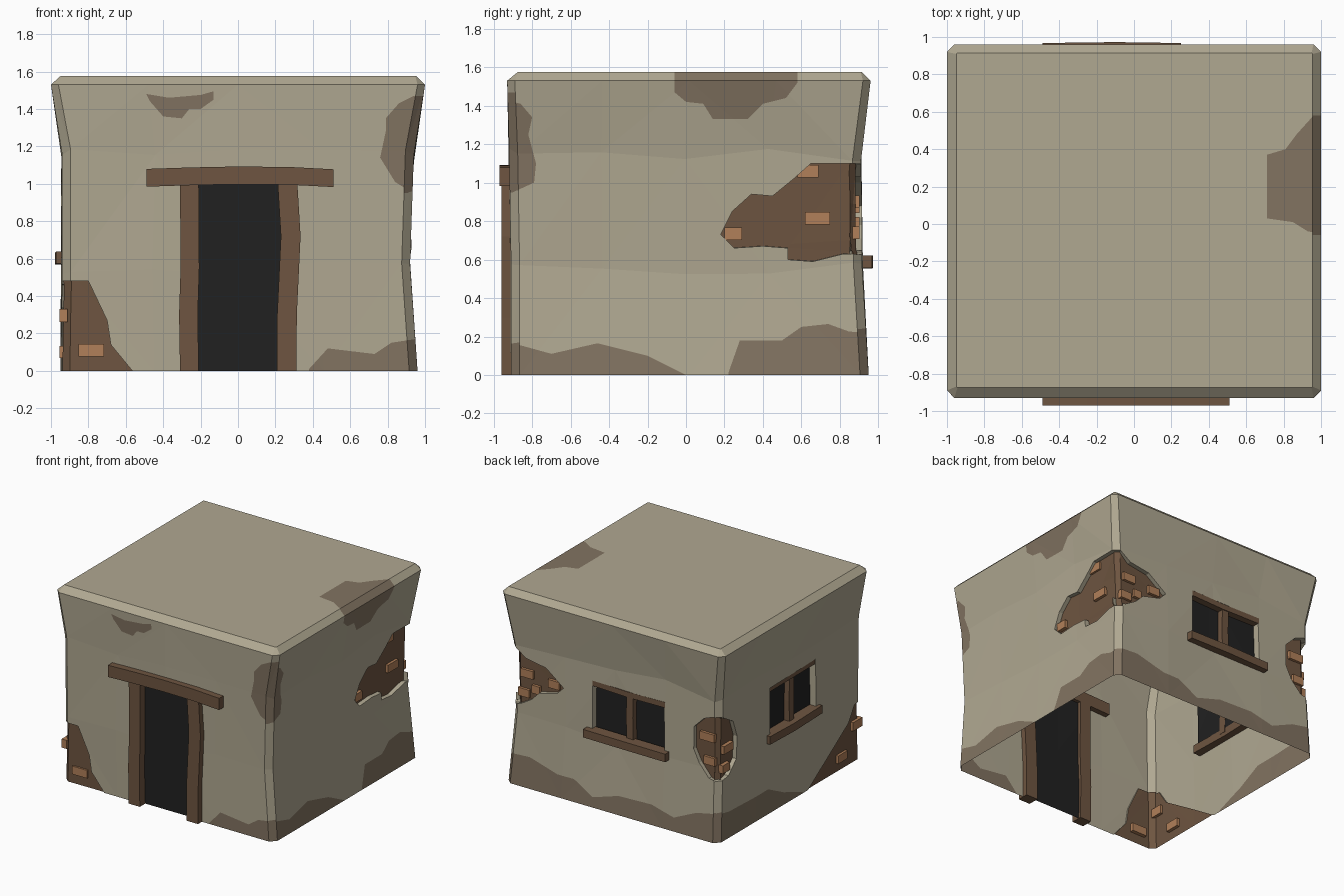
import bpy, bmesh, random
from mathutils import Vector

if "Cube" in bpy.data.objects:
    bpy.data.objects.remove(bpy.data.objects["Cube"])

random.seed(4)

def mat(name, r, g, b):
    m = bpy.data.materials.new(name)
    m.diffuse_color = (r, g, b, 1)
    m.use_nodes = True
    m.node_tree.nodes["Principled BSDF"].inputs["Base Color"].default_value = m.diffuse_color
    return m

PLASTER = mat("plaster", .434, .392, .285)
STAIN = mat("stained plaster", .223, .172, .120)
WOOD = mat("brown wood", .156, .091, .052)
BRICK = mat("orange brick", .440, .215, .100)
DARK = mat("dark opening", .015, .015, .015)

def finish(bm, name, mats):
    me = bpy.data.meshes.new(name)
    bm.to_mesh(me)
    bm.free()
    for m in mats:
        me.materials.append(m)
    ob = bpy.data.objects.new(name, me)
    bpy.context.collection.objects.link(ob)
    return ob

# ---- plaster shell: stacked chamfered rings, open at the bottom
RINGS = [(0, -.95, .96, -.91, .95), (.55, -.94, .92, -.91, .915),
         (1.15, -.94, .94, -.92, .91), (1.53, -1, 1, -.93, .96),
         (1.575, -.95, .955, -.875, .915)]
N = 4
bm = bmesh.new()
rings = []
for k, (z, x0, x1, y0, y1) in enumerate(RINGS):
    c = .045 if k < 3 else (.04 if k == 3 else .006)
    sides = [((x0 + c, y0), (x1 - c, y0)), ((x1, y0 + c), (x1, y1 - c)),
             ((x1 - c, y1), (x0 + c, y1)), ((x0, y1 - c), (x0, y0 + c))]
    ring = []
    for a, b in sides:
        for i in range(N + 1):
            p = Vector(a).lerp(Vector(b), i / N)
            if k in (1, 2) and 0 < i < N:
                j = random.uniform(-.008, .008)
                p += Vector((j, j))
            dz = random.uniform(-.04, .04) if k in (1, 2) else 0
            ring.append(bm.verts.new((p.x, p.y, z + dz)))
    rings.append(ring)
M = len(rings[0])
for r, s in zip(rings, rings[1:]):
    for i in range(M):
        j = (i + 1) % M
        bm.faces.new((r[i], r[j], s[j], s[i]))
bm.faces.new(rings[-1])
bmesh.ops.triangulate(bm, faces=bm.faces[:])
bm.normal_update()

# side letter: outward direction and the two axes of its drawing plane
SIDES = {'F': ((0, -1, 0), 0, 2), 'B': ((0, 1, 0), 0, 2), 'R': ((1, 0, 0), 1, 2),
         'L': ((-1, 0, 0), 1, 2), 'T': ((0, 0, 1), 0, 1)}

def inside(u, v, poly):
    hit = False
    for (a, b), (c, d) in zip(poly, poly[1:] + poly[:1]):
        if (b > v) != (d > v) and u < a + (v - b) * (c - a) / (d - b):
            hit = not hit
    return hit

def cut(side, poly):
    """Slice the wall along the outline and return the faces within it."""
    n, U, V = SIDES[side]
    n = Vector(n)
    lo = [min(p[i] for p in poly) for i in (0, 1)]
    hi = [max(p[i] for p in poly) for i in (0, 1)]

    def near():
        out = []
        for f in bm.faces:
            if f.normal.dot(n) > .4:
                us = [v.co[U] for v in f.verts]
                vs = [v.co[V] for v in f.verts]
                if max(us) > lo[0] and min(us) < hi[0] and max(vs) > lo[1] and min(vs) < hi[1]:
                    out.append(f)
        return out

    for a, b in zip(poly, poly[1:] + poly[:1]):
        fs = near()
        geom = list({e for f in fs for e in f.edges}) + list({v for f in fs for v in f.verts}) + fs
        co, no = Vector((0, 0, 0)), Vector((0, 0, 0))
        co[U], co[V] = a
        no[U], no[V] = b[1] - a[1], a[0] - b[0]
        bmesh.ops.bisect_plane(bm, geom=geom, dist=1e-4, plane_co=co, plane_no=no.normalized())
        bm.normal_update()
    res = []
    for f in near():
        c = f.calc_center_median()
        if inside(c[U], c[V], poly):
            res.append(f)
    return res

def stain(side, poly):
    for f in cut(side, poly):
        f.material_index = 1

def hole(depth, index, *outlines):
    """Sink the outlined region into the wall, leaving a plaster rim."""
    for side, poly in outlines:
        for f in cut(side, poly):
            f.material_index = 9
    region = {f for f in bm.faces if f.material_index == 9}
    sunk = {}
    for v in {v for f in region for v in f.verts}:
        n = sum((f.normal for f in v.link_faces if f in region), Vector())
        sunk[v] = bm.verts.new(v.co - n.normalized() * depth)
    for f in list(region):
        for l in f.loops:
            if any(g not in region for g in l.edge.link_faces):
                a, b = l.vert, l.link_loop_next.vert
                bm.faces.new((a, b, sunk[b], sunk[a])).material_index = 0
        bm.faces.new([sunk[v] for v in f.verts]).material_index = index
    bmesh.ops.delete(bm, geom=list(region), context='FACES')
    bm.normal_update()

# stains
stain('F', [(-.49, 1.48), (-.47, 1.44), (-.4, 1.36), (-.3, 1.35), (-.26, 1.4), (-.2, 1.4),
            (-.13, 1.45), (-.13, 1.495), (-.2, 1.475), (-.37, 1.46)])
stain('F', [(.76, 1.14), (.79, 1.28), (.79, 1.35), (.86, 1.43), (.94, 1.47), (1.1, 1.47),
            (1.1, .95), (.92, .96), (.84, 1.01)])
stain('R', [(-1.1, 1.47), (-.86, 1.41), (-.8, 1.34), (-.82, 1.25), (-.78, 1.1), (-.79, 1), (-.9, .95), (-1.1, .95)])
stain('F', [(.38, -.1), (.38, .01), (.48, .12), (.73, .09), (.82, .15), (.95, .17), (1.1, .15), (1.1, -.1)])
stain('R', [(-1.1, -.1), (-1.1, .15), (-.9, .165), (-.7, .11), (-.46, .165), (-.2, .1), (0, 0), (0, -.1)])
stain('R', [(.22, -.1), (.22, .01), (.28, .18), (.5, .18), (.6, .25), (.74, .265), (.85, .225), (1.1, .22), (1.1, -.1)])
stain('R', [(-.06, 1.7), (-.06, 1.47), (0, 1.42), (.09, 1.41), (.14, 1.33), (.32, 1.33),
            (.4, 1.41), (.52, 1.44), (.58, 1.52), (.58, 1.7)])
stain('T', [(1.1, -.06), (.93, -.04), (.85, .01), (.71, .03), (.71, .37), (.81, .4), (.87, .48), (.96, .58), (1.1, .58)])
stain('B', [(1.1, -.1), (1.1, .23), (.75, .25), (.5, .18), (.35, .18), (.18, .08), (-.05, .15),
            (-.35, .16), (-.55, .11), (-.75, .2), (-1.1, .27), (-1.1, -.1)])
stain('L', [(1.1, -.1), (1.1, .27), (.8, .21), (.5, .2), (.3, .2), (.1, .1), (-.17, 0), (-.17, -.1)])

# broken plaster showing the brown layer underneath
hole(.035, 2,
     ('R', [(.18, .73), (.24, .85), (.34, .94), (.45, .93), (.56, 1.02), (.65, 1.1), (1.1, 1.1),
            (1.1, .62), (.82, .63), (.66, .59), (.53, .6), (.53, .66), (.4, .67), (.25, .66)]),
     ('B', [(1.1, 1.1), (.9, 1.1), (.8, 1.03), (.62, 1), (.46, .88), (.52, .82), (.68, .78), (.75, .71), (.85, .65), (1.1, .62)]))
hole(.035, 2,
     ('B', [(-1.1, 1), (-.88, 1), (-.8, .97), (-.71, .88), (-.71, .7), (-.76, .6), (-.85, .5), (-1.1, .46)]),
     ('L', [(1.1, 1), (.86, .99), (.74, .92), (.69, .78), (.7, .6), (.8, .5), (1.1, .46)]))
hole(.012, 2,
     ('F', [(-1.1, .48), (-.8, .48), (-.7, .27), (-.68, .14), (-.565, 0), (-.565, -.1), (-1.1, -.1)]),
     ('L', [(-1.1, .48), (-.82, .46), (-.74, .34), (-.44, .15), (-.21, 0), (-.21, -.1), (-1.1, -.1)]))

# dark door and window openings
hole(.02, 3, ('F', [(-.25, -.1), (-.25, 1.02), (.26, 1.02), (.26, -.1)]))
hole(.055, 3, ('B', [(-.45, .59), (-.44, 1.0), (.2, 1.01), (.2, .59)]))
hole(.055, 3, ('L', [(-.32, .6), (-.32, 1.02), (.27, 1.01), (.27, .6)]))
finish(bm, "plaster_walls", [PLASTER, STAIN, WOOD, DARK])

# ---- wooden beams: a rectangle swept through a few points along one axis
def beam(name, axis, pts, a, b):
    bm = bmesh.new()
    p, q = [i for i in range(3) if i != axis]
    rows = []
    for pt in pts:
        row = []
        for s, t in ((-1, -1), (1, -1), (1, 1), (-1, 1)):
            c = Vector(pt)
            c[p] += s * a / 2
            c[q] += t * b / 2
            row.append(bm.verts.new(c))
        rows.append(row)
    for r, s in zip(rows, rows[1:]):
        for i in range(4):
            bm.faces.new((r[i], r[(i + 1) % 4], s[(i + 1) % 4], s[i]))
    bm.faces.new(rows[0])
    bm.faces.new(rows[-1])
    bmesh.ops.recalc_face_normals(bm, faces=bm.faces[:])
    finish(bm, name, [WOOD])

beam("door_lintel", 0, [(-.49, -.92, 1.032), (-.25, -.92, 1.04), (0, -.92, 1.045), (.28, -.92, 1.042), (.51, -.92, 1.03)], .1, .095)
beam("left_door_jamb", 2, [(-.26, -.915, 0), (-.265, -.915, .3), (-.257, -.915, .55), (-.26, -.915, 1)], .1, .09)
beam("right_door_jamb", 2, [(.26, -.915, 0), (.262, -.915, .3), (.282, -.915, .72), (.265, -.915, 1)], .105, .09)

beam("back_window_sill", 0, [(-.49, .92, .585), (-.1, .925, .59), (.25, .92, .59)], .095, .065)
beam("back_window_rail", 0, [(-.45, .885, .985), (-.1, .885, .98), (.2, .885, .99)], .055, .045)
beam("back_window_mullion", 2, [(-.13, .88, .6), (-.125, .88, .8), (-.13, .88, .99)], .06, .05)
beam("left_window_sill", 1, [(-.925, -.36, .605), (-.93, 0, .6), (-.925, .31, .605)], .095, .065)
beam("left_window_rail", 1, [(-.91, -.32, 1.0), (-.91, .27, .995)], .055, .04)
beam("left_window_mullion", 2, [(-.905, -.03, .6), (-.905, -.025, .8), (-.905, -.03, 1)], .05, .06)

# ---- exposed bricks on the broken corners
OUT = {'F': .885, 'B': .88, 'R': .893, 'L': .915}
bm = bmesh.new()

def brick(side, u, z, w=.13, h=.065, out=0):
    n, U, V = SIDES[side]
    c = Vector(n) * (OUT[side] + out)
    c[U], c[V] = u, z
    size = Vector((.045, .045, h))
    size[U] = w
    for v in bmesh.ops.create_cube(bm, size=1)['verts']:
        v.co = Vector([v.co[i] * size[i] + c[i] for i in range(3)])

for b in [('R', .245, .735, .09), ('R', .685, .815), ('R', .635, 1.06, .11),
          ('B', .56, .875, .1), ('B', .8, .9, .11), ('B', .72, .79, .07), ('B', .83, .74, .1),
          ('B', -.82, .82, .13), ('B', -.84, .63, .1), ('L', .79, .72, .12), ('L', .82, .57, .09),
          ('F', -.785, .11, .135, .065, .006), ('L', -.65, .1, .12, .065, .018), ('L', -.84, .295, .12, .07, .018)]:
    brick(*b)
finish(bm, "exposed_bricks", [BRICK])
